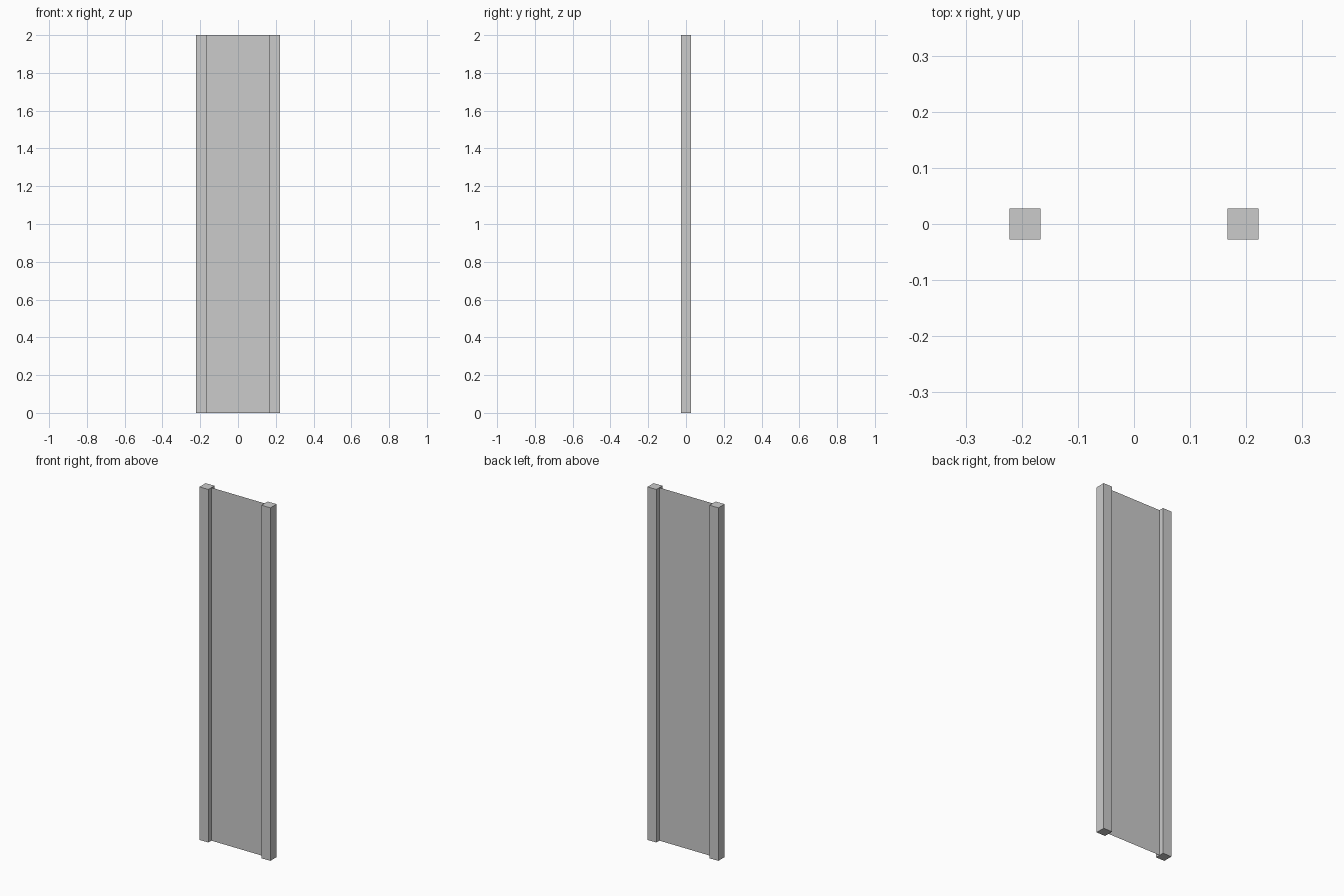
import bpy

if "Cube" in bpy.data.objects:
    bpy.data.objects.remove(bpy.data.objects["Cube"])

HEIGHT = 2.0
POST_W = 0.055     # square post section
HALF_W = 0.222     # outer half width
POST_X = HALF_W - POST_W / 2
INNER_X = HALF_W - POST_W


def add_mesh(name, verts, faces):
    mesh = bpy.data.meshes.new(name)
    mesh.from_pydata(verts, [], faces)
    obj = bpy.data.objects.new(name, mesh)
    bpy.context.collection.objects.link(obj)
    return obj


# Square posts on both sides
for name, side in (("left_post", -1), ("right_post", 1)):
    bpy.ops.mesh.primitive_cube_add(size=1, location=(side * POST_X, 0, HEIGHT / 2))
    post = bpy.context.object
    post.name = name
    post.scale = (POST_W, POST_W, HEIGHT)
    bpy.ops.object.transform_apply(location=False, rotation=False, scale=True)

# Thin single-sheet panel between the posts
add_mesh("panel",
         [(-INNER_X, 0, 0), (INNER_X, 0, 0), (INNER_X, 0, HEIGHT), (-INNER_X, 0, HEIGHT)],
         [(0, 1, 2, 3)])
